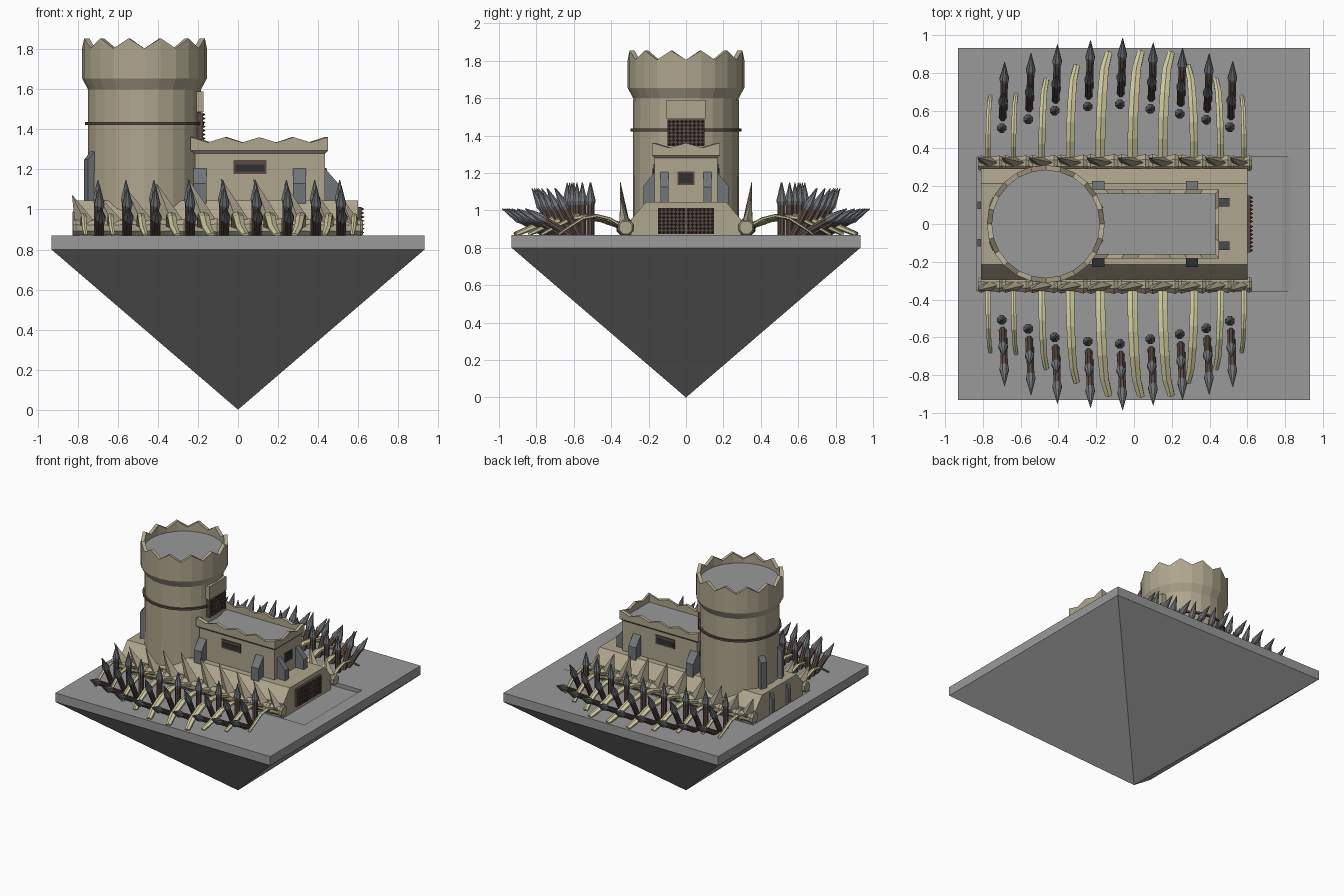
import bpy, bmesh, math
from mathutils import Vector

if "Cube" in bpy.data.objects:
    bpy.data.objects.remove(bpy.data.objects["Cube"])

def mat(name, c):
    m = bpy.data.materials.new(name)
    m.diffuse_color = (*c, 1)
    m.use_nodes = True
    m.node_tree.nodes["Principled BSDF"].inputs["Base Color"].default_value = m.diffuse_color
    return m

STONE = mat("sandstone", (0.43, 0.38, 0.27))
GREY = mat("grey_rock", (0.32, 0.32, 0.32))
STEEL = mat("steel", (0.17, 0.18, 0.19))
WOOD = mat("dark_wood", (0.10, 0.065, 0.055))
BONE = mat("bone", (0.60, 0.57, 0.33))
DARK = mat("shadow", (0.03, 0.03, 0.03))

def finish(name, bm, m, mirror=False):
    bmesh.ops.recalc_face_normals(bm, faces=bm.faces[:])
    me = bpy.data.meshes.new(name)
    bm.to_mesh(me)
    bm.free()
    ob = bpy.data.objects.new(name, me)
    bpy.context.collection.objects.link(ob)
    me.materials.append(m)
    if mirror:
        ob.modifiers.new("mirror", 'MIRROR').use_axis = (False, True, False)
    return ob

def loft(bm, loops, caps=True):
    rings = [[bm.verts.new(p) for p in lp] for lp in loops]
    n = len(rings[0])
    for a, b in zip(rings, rings[1:]):
        for i in range(n):
            bm.faces.new((a[i], a[(i + 1) % n], b[(i + 1) % n], b[i]))
    if caps:
        bm.faces.new(rings[0])
        bm.faces.new(rings[-1])

def rect(x0, x1, y0, y1, z):
    return [(x0, y0, z), (x1, y0, z), (x1, y1, z), (x0, y1, z)]

def box(bm, x0, x1, y0, y1, z0, z1):
    loft(bm, [rect(x0, x1, y0, y1, z0), rect(x0, x1, y0, y1, z1)])

def box_ob(name, m, *dims, mirror=False):
    bm = bmesh.new()
    box(bm, *dims)
    return finish(name, bm, m, mirror)

def tube(bm, pts, radii, n=8, squash=1.0):
    # rings perpendicular to the path
    pts = [Vector(p) for p in pts]
    loops = []
    for i, (p, r) in enumerate(zip(pts, radii)):
        t = (pts[min(i + 1, len(pts) - 1)] - pts[max(i - 1, 0)]).normalized()
        u = Vector((0, 1, 0)) if abs(t.x) > .9 else Vector((1, 0, 0))
        v = t.cross(u).normalized()
        u = v.cross(t)
        loops.append([p + u * r * math.cos(2 * math.pi * (k + .5) / n)
                      + v * r * squash * math.sin(2 * math.pi * (k + .5) / n) for k in range(n)])
    loft(bm, loops)

# floating base: slab over an inverted pyramid, with a sunken court
bm = bmesh.new()
B = .932
loft(bm, [rect(-B, B, -B, B, .8), rect(-B, B, -B, B, .87)])
base = finish("base_slab", bm, GREY)
bm = bmesh.new()
loft(bm, [rect(-.83, .78, -.355, .355, .84), rect(-.83, .83, -.355, .355, .871), rect(-.83, .83, -.355, .355, .9)])
cut = finish("court_cutter", bm, GREY)
cut.hide_render = cut.hide_viewport = True
bo = base.modifiers.new("court", 'BOOLEAN')
bo.operation, bo.object = 'DIFFERENCE', cut
bm = bmesh.new()
apex = bm.verts.new((0, 0, 0))
vs = [bm.verts.new(p) for p in rect(-B, B, -B, B, .8)]
for i in range(4):
    bm.faces.new((apex, vs[i], vs[(i + 1) % 4]))
bm.faces.new(vs)
finish("base_pyramid", bm, GREY)

# lower hall with chamfered shoulders
bm = bmesh.new()
prof = [(-.295, .84), (.295, .84), (.295, .95), (.215, 1.045), (-.215, 1.045), (-.295, .95)]
loft(bm, [[(x, y, z) for y, z in prof] for x in (-.81, .60)])
finish("lower_hall", bm, STONE)

# round tower with flared, wavy parapet
TX = -.467
def ring(r, z, zig=0, n=24):
    return [(TX + r * math.cos(2 * math.pi * i / n), r * math.sin(2 * math.pi * i / n),
             z + (zig if i % 2 else 0)) for i in range(n)]
bm = bmesh.new()
loft(bm, [ring(.285, .86), ring(.282, 1.60), ring(.312, 1.655), ring(.312, 1.80), ring(.312, 1.805, .05),
          ring(.285, 1.805, .05), ring(.285, 1.76)])
finish("tower", bm, STONE)
bm = bmesh.new()
loft(bm, [ring(.287, 1.755), ring(.287, 1.775)])
finish("tower_floor", bm, GREY)
bm = bmesh.new()
loft(bm, [ring(.28, 1.422), ring(.297, 1.422), ring(.297, 1.437), ring(.28, 1.437)])
finish("tower_band", bm, WOOD)

# keep with flared, wavy parapet
def wave(x1, hy, z, zig=0, x0=-.215):
    c = [(x0, -hy), (x1, -hy), (x1, hy), (x0, hy)]
    out = []
    for k, n in enumerate((8, 4, 8, 4)):
        a, b = c[k], c[(k + 1) % 4]
        for i in range(n):
            f = i / n
            out.append((a[0] + (b[0] - a[0]) * f, a[1] + (b[1] - a[1]) * f, z + (0 if i % 2 else zig)))
    return out
bm = bmesh.new()
loft(bm, [wave(.435, .168, 1.03), wave(.435, .168, 1.28), wave(.45, .182, 1.295, 0, -.237),
          wave(.45, .182, 1.335, .026, -.237), wave(.43, .16, 1.335, .026), wave(.43, .16, 1.29)])
finish("keep", bm, STONE)
box_ob("keep_floor", GREY, -.21, .432, -.162, .162, 1.285, 1.30)

# sloped buttresses
def wedge(bm, o, d, w, depth, z0, z1, z2):
    o, d = Vector(o), Vector(d).normalized()
    s = Vector((-d.y, d.x, 0)) * w / 2
    pr = [(-.02, z0), (depth, z0), (depth, z1), (0, z2), (-.02, z2)]
    loft(bm, [[o + d * a + e + Vector((0, 0, z)) for a, z in pr] for e in (-s, s)])
bm = bmesh.new()
for x in (-.19, .307):
    wedge(bm, (x, .168, 0), (0, 1, 0), .065, .06, 1.03, 1.13, 1.205)
wedge(bm, (.435, .115, 0), (1, 0, 0), .045, .07, 1.03, 1.125, 1.205)
a = math.radians(158)
wedge(bm, (TX + .28 * math.cos(a), .28 * math.sin(a), 0), (math.cos(a), math.sin(a), 0), .05, .035, 1.03, 1.25, 1.29)
wedge(bm, (-.81, .10, 0), (-1, 0, 0), .04, .018, .86, .98, 1.03)
finish("buttresses", bm, STEEL, True)

# windows
box_ob("side_window_frame", WOOD, -.022, .142, .16, .175, 1.178, 1.248, mirror=True)
box_ob("side_window", DARK, -.012, .132, .165, .178, 1.19, 1.225, mirror=True)
box_ob("end_window_frame", WOOD, .43, .441, -.045, .045, 1.135, 1.208)
box_ob("end_window", DARK, .432, .444, -.037, .037, 1.143, 1.20)

# studded gates facing +x
def gate(name, x, y0, y1, z0, z1, nc, nr):
    bm = bmesh.new()
    box(bm, x - .03, x, y0, y1, z0, z1)
    dy, dz = (y1 - y0) / nc, (z1 - z0) / nr
    for i in range(nc):
        for j in range(nr):
            y, z = y0 + dy * (i + .5), z0 + dz * (j + .5)
            q = [(x, y - dy * .4, z), (x, y, z - dz * .4), (x, y + dy * .4, z), (x, y, z + dz * .4)]
            v = [bm.verts.new(p) for p in q + [(x + .014, y, z)]]
            for k in range(4):
                bm.faces.new((v[k], v[(k + 1) % 4], v[4]))
    finish(name, bm, WOOD)
gate("gate_left", .618, -.15, -.003, .875, 1.012, 7, 7)
gate("gate_right", .618, .003, .15, .875, 1.012, 7, 7)
gate("tower_gate", -.175, -.10, .10, 1.345, 1.485, 9, 7)
box_ob("tower_gate_lintel", STONE, -.22, -.172, -.105, .105, 1.488, 1.59)

# spine logs, fins and ribs along both flanks
rib_x = [-.765, -.63, -.48, -.33, -.17, 0, .16, .31, .45, .575]
rib_end = [.68, .69, .77, .84, .91, .915, .91, .84, .77, .68]
size = [(e - .68) / .235 for e in rib_end]
edges = [-.825] + [(p + q) / 2 for p, q in zip(rib_x, rib_x[1:])] + [.625]
logs, fins, ribs = bmesh.new(), bmesh.new(), bmesh.new()
for i, x in enumerate(rib_x):
    s, a, b = size[i], edges[i], edges[i + 1]
    r = .043 + .007 * s
    tube(logs, [(a + (b - a) * f, .322, .908) for f in (0, .12, .3, .7, .88, 1)],
         [r * k for k in (.85, 1.05, .88, .88, 1.05, .85)])
    w = (b - a) * .42
    c, tip = (a + b) / 2, Vector(((a + b) / 2 - w - .015, .352, 1.075 + .085 * s))
    low = [Vector((c - w, .322, .93)), Vector((c, .30, .93)), Vector((c + w, .322, .93)), Vector((c, .355, .93))]
    loft(fins, [low, [p.lerp(tip, .45) for p in low], [p.lerp(tip, .97) for p in low]])
    L = rib_end[i] - .34
    sg = 1 if x < .2 else -1
    path = [(x + sg * (.01 + .025 * s) * dx - .008 * sg, .34 + L * f, z) for f, z, dx in
            ((0, .915, 0), (.2, .955, 0), (.4, .972, .1), (.62, .958, .3), (.84, .91, .6), (1, .872, 1.3))]
    R = .015 + .015 * s
    tube(ribs, path, [R, R, R, R * .98, R * .9, R * .7], 6, .6)
finish("spine_logs", logs, STONE, True)
finish("spine_fins", fins, STONE, True)
finish("ribs", ribs, BONE, True)

# stake rows: upright, leaning and low stakes between the ribs
stake_x = [-.70, -.56, -.42, -.245, -.075, .087, .242, .383, .508]
stake_y = [.508, .555, .60, .622, .635, .61, .583, .553, .513]
shafts, tips = bmesh.new(), bmesh.new()
for x, y in zip(stake_x, stake_y):
    for p, q, t in (((x, y, .86), (x, y, 1.15), .60),
                    ((x + .005, y + .055, .86), (x + .008, y + .19, 1.12), .58),
                    ((x + .01, y + .10, .865), (x + .015, y + .35, 1.01), .58)):
        p, q = Vector(p), Vector(q)
        tube(shafts, [p, p.lerp(q, t)], [.021, .021])
        tube(tips, [p.lerp(q, f) for f in (t - .06, t + .06, .995)], [.018, .027, .002])
finish("stake_shafts", shafts, WOOD, True)
finish("stake_tips", tips, STEEL, True)
